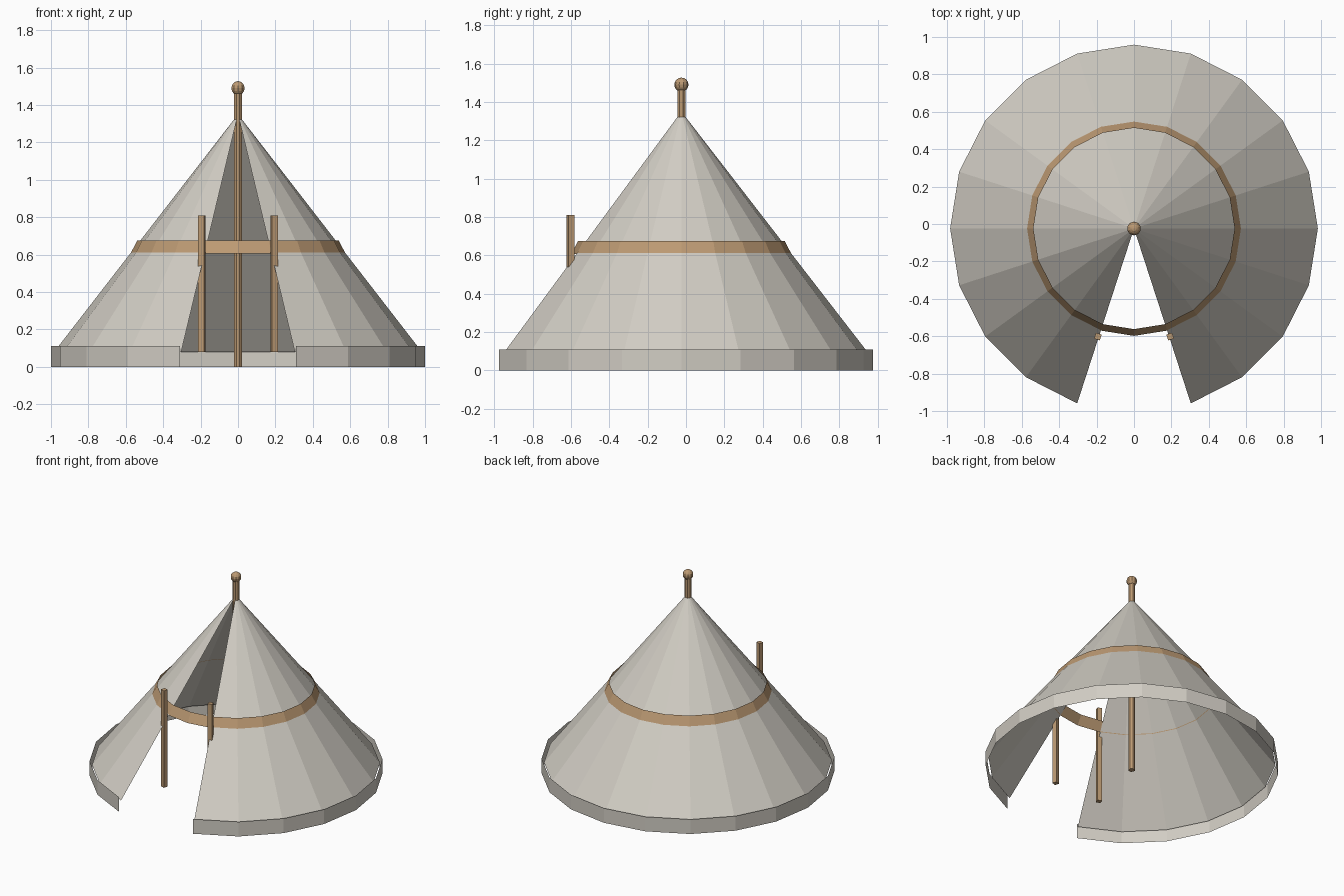
import bpy, bmesh
from math import sin, cos, radians, pi
from mathutils import Matrix, Vector

old = bpy.data.objects.get("Cube")
if old:
    bpy.data.objects.remove(old, do_unlink=True)

CY = -0.024      # tent axis, so the open-fronted tent is centred
SIDES = 20


def material(name, rgb):
    m = bpy.data.materials.new(name)
    m.use_nodes = True
    m.diffuse_color = (*rgb, 1)
    m.node_tree.nodes["Principled BSDF"].inputs["Base Color"].default_value = (*rgb, 1)
    return m


canvas = material("canvas grey", (0.64, 0.61, 0.55))
wood = material("warm wood", (0.50, 0.32, 0.17))


def finish(bm, name, mat):
    me = bpy.data.meshes.new(name)
    bm.to_mesh(me)
    bm.free()
    me.materials.append(mat)
    ob = bpy.data.objects.new(name, me)
    bpy.context.collection.objects.link(ob)
    return ob


def sheet(name, mat, low, high, opening):
    """Thin faceted wall between two (radius, z) rings; opening = front panels left out each side."""
    bm = bmesh.new()
    step = 2 * pi / SIDES
    count = SIDES - 2 * opening

    def ring(radius, z):
        pts = []
        for i in range(count + (1 if opening else 0)):
            a = -pi / 2 + (i + opening) * step
            pts.append(bm.verts.new((radius * cos(a), CY + radius * sin(a), z)))
        return pts

    bottom = ring(*low)
    n = len(bottom)
    if high[0] == 0:
        tip = bm.verts.new((0, CY, high[1]))
        for i in range(count):
            bm.faces.new((bottom[i], bottom[(i + 1) % n], tip))
    else:
        top = ring(*high)
        for i in range(count):
            j = (i + 1) % n
            bm.faces.new((bottom[i], bottom[j], top[j], top[i]))
    return finish(bm, name, mat)


def post(name, x, y, z0, z1, radius, sides, turn):
    bm = bmesh.new()
    bmesh.ops.create_cone(bm, cap_ends=True, segments=sides, radius1=radius, radius2=radius,
                          depth=z1 - z0,
                          matrix=Matrix.Translation((x, y, (z0 + z1) / 2))
                          @ Matrix.Rotation(radians(turn), 4, "Z"))
    return finish(bm, name, wood)


# Canvas: cone roof and the upright skirt just outside its lower edge
sheet("tent_roof", canvas, (0.983, 0.08), (0, 1.35), 1)
sheet("tent_skirt", canvas, (1.0, 0.0), (1.0, 0.11), 1)

# Wooden hoop all the way round, bridging the doorway
sheet("hoop_band", wood, (0.574, 0.607), (0.538, 0.676), 0)

# Centre pole with a ball on top
post("centre_pole", 0, CY, 0, 1.47, 0.023, 8, 22.5)
bm = bmesh.new()
bmesh.ops.create_uvsphere(bm, u_segments=10, v_segments=8, radius=0.037,
                          matrix=Matrix.Translation((0, CY, 1.49)))
finish(bm, "pole_ball", wood)

# Square door posts, turned to follow the doorway edges
for side, label in ((1, "left"), (-1, "right")):
    post(label + "_door_post", side * 0.193, -0.602, 0.08, 0.81, 0.023, 4, 45 + side * 18)
